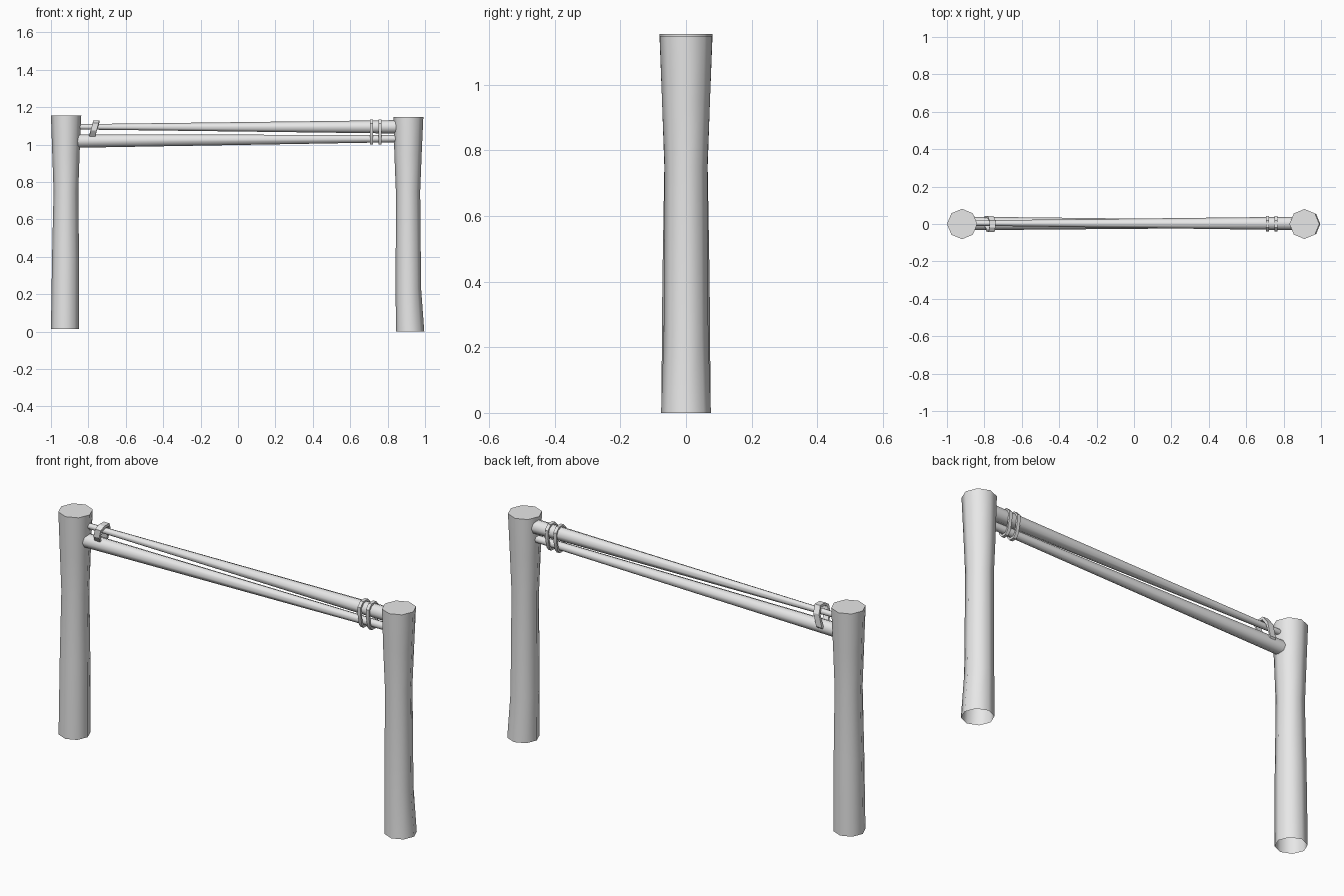
import bpy, bmesh, math
from mathutils import Vector

cube = bpy.data.objects.get("Cube")
if cube:
    bpy.data.objects.remove(cube, do_unlink=True)

grey = bpy.data.materials.new("plain_grey")
grey.use_nodes = True
grey.diffuse_color = (0.8, 0.8, 0.8, 1)
grey.node_tree.nodes["Principled BSDF"].inputs["Base Color"].default_value = (0.8, 0.8, 0.8, 1)


def finish(name, bm, angle):
    bmesh.ops.recalc_face_normals(bm, faces=bm.faces)
    mesh = bpy.data.meshes.new(name)
    bm.to_mesh(mesh)
    bm.free()
    mesh.materials.append(grey)
    obj = bpy.data.objects.new(name, mesh)
    bpy.context.collection.objects.link(obj)
    bpy.ops.object.select_all(action='DESELECT')
    obj.select_set(True)
    bpy.context.view_layer.objects.active = obj
    bpy.ops.object.shade_smooth_by_angle(angle=math.radians(angle))


def log(name, stations, u, v, cap_start=True, sides=8):
    """Loft rings of (centre, radius) lying in the plane of u and v."""
    bm = bmesh.new()
    rings = []
    for centre, radius in stations:
        ring = []
        for i in range(sides):
            a = 2 * math.pi * i / sides
            ring.append(bm.verts.new(Vector(centre) + radius * (math.cos(a) * Vector(u) + math.sin(a) * Vector(v))))
        rings.append(ring)
    for low, high in zip(rings, rings[1:]):
        for i in range(sides):
            j = (i + 1) % sides
            bm.faces.new((low[i], low[j], high[j], high[i]))
    bm.faces.new(rings[-1])
    if cap_start:
        bm.faces.new(rings[0])
    finish(name, bm, 60)


def strap(name, x, outline, width, thick, lean=0.0):
    """Closed band following a (y, z) outline, optionally leaning along x."""
    bm = bmesh.new()
    cy = sum(p[0] for p in outline) / len(outline)
    cz = sum(p[1] for p in outline) / len(outline)
    rings = []
    for y, z in outline:
        inward = Vector((0, cy - y, cz - z)).normalized() * thick
        ring = []
        for side, depth in ((-1, 0), (1, 0), (1, 1), (-1, 1)):
            p = Vector((x + lean * (z - cz) + side * width / 2, y, z))
            ring.append(bm.verts.new(p + inward * depth))
        rings.append(ring)
    for k, a in enumerate(rings):
        b = rings[(k + 1) % len(rings)]
        for i in range(4):
            j = (i + 1) % 4
            bm.faces.new((a[i], a[j], b[j], b[i]))
    finish(name, bm, 30)


X, Y, Z = (1, 0, 0), (0, 1, 0), (0, 0, 1)

# Flared posts, open underneath
log("right_post", [((-0.925, 0, 0.015), 0.075), ((-0.922, 0, 0.4), 0.072),
                   ((-0.92, 0, 0.75), 0.066), ((-0.92, 0, 0.95), 0.073),
                   ((-0.919, 0, 1.155), 0.081)], X, Y, False)
log("left_post", [((0.92, 0, 0), 0.076), ((0.911, 0, 0.23), 0.068),
                  ((0.909, 0, 0.75), 0.065), ((0.909, 0, 0.95), 0.073),
                  ((0.911, 0, 1.148), 0.08)], X, Y, False)

# Two tapered rails, thick at opposite ends
log("upper_rail", [((-0.87, 0.005, 1.095), 0.014), ((0.87, 0.003, 1.095), 0.036)], Y, Z)
log("lower_rail", [((-0.87, 0.003, 1.019), 0.036), ((0.87, 0, 1.032), 0.019)], Y, Z)

# Pair of upright straps at the left end
oval = [(-0.018, 1.135), (-0.04, 1.112), (-0.04, 1.075), (-0.03, 1.02), (-0.014, 1.0),
        (0.014, 1.0), (0.03, 1.02), (0.042, 1.075), (0.042, 1.112), (0.02, 1.135)]
for label, x in (("inner", 0.713), ("outer", 0.76)):
    strap(label + "_left_strap", x, oval, 0.017, 0.011)

# Single slanted strap at the right end
strap("right_strap", -0.771, [(-0.02, 1.13), (-0.044, 1.115), (-0.044, 1.075), (-0.02, 1.04),
                              (0.018, 1.0), (0.043, 1.03), (0.043, 1.095), (0.02, 1.13)],
      0.032, 0.014, 0.25)
